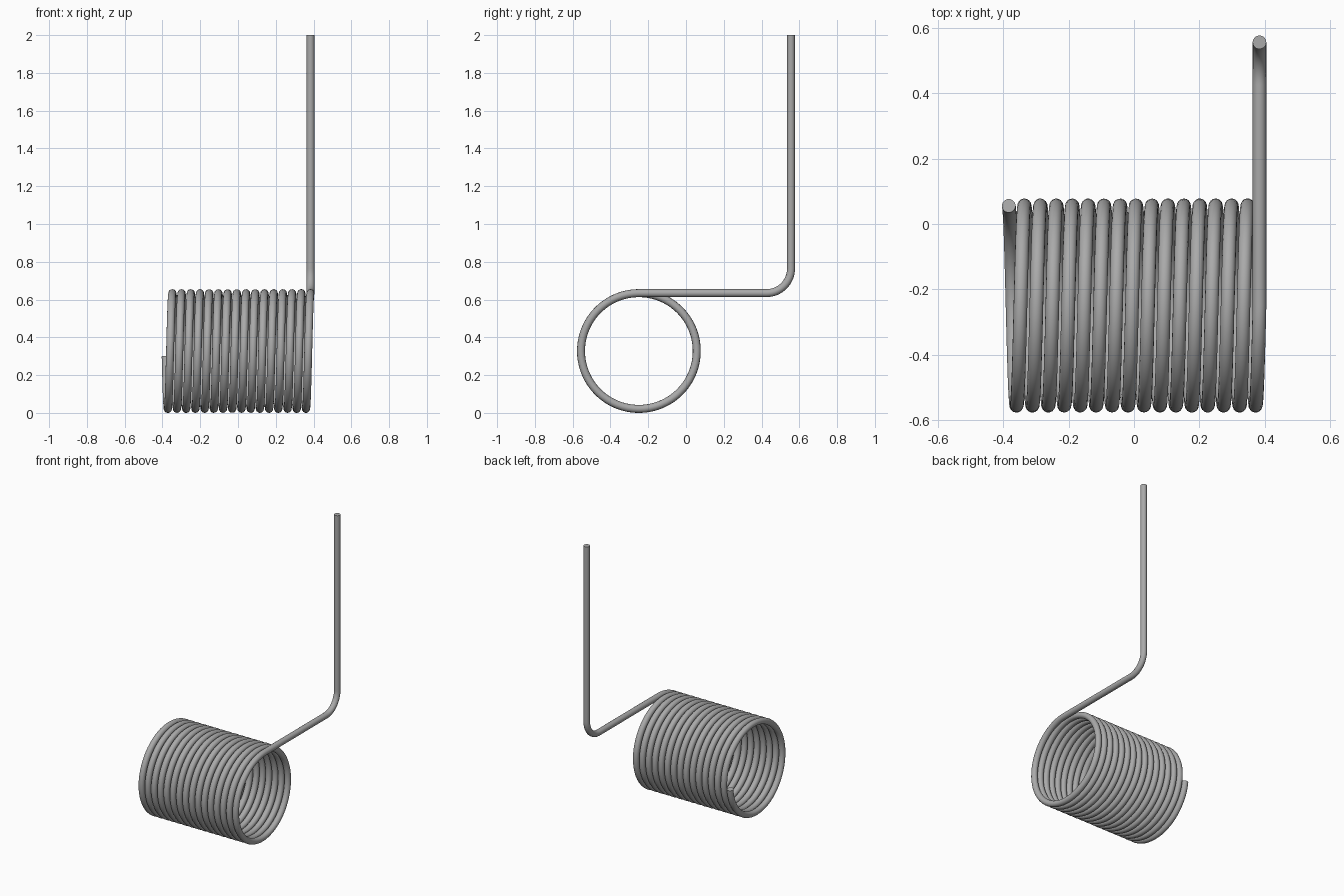
import bpy
from math import sin, cos, pi, asin

cube = bpy.data.objects.get("Cube")
if cube:
    bpy.data.objects.remove(cube, do_unlink=True)

WIRE = 0.021                      # wire radius
COIL = 0.3065                     # coil radius at the wire centre
AXIS_Y, AXIS_Z = -0.2495, COIL + WIRE
X_END = 0.384
LEG_Y = 0.556
BEND = 0.13
TURNS = 15.75
STEPS = 64

# Coil: starts at the back on the right, ends on top heading backwards
path = []
start = asin(0.028 / COIL)
end = TURNS * 2 * pi
count = int(TURNS * STEPS)
for i in range(count + 1):
    t = start + (end - start) * i / count
    x = -X_END + 2 * X_END * t / end
    path.append((x, AXIS_Y + COIL * cos(t), AXIS_Z - COIL * sin(t)))

# Straight arm, rounded bend and upright leg
arm_z = AXIS_Z + COIL
for i in range(17):
    a = i / 16 * pi / 2
    path.append((X_END, LEG_Y - BEND + BEND * sin(a), arm_z + BEND - BEND * cos(a)))
path.append((X_END, LEG_Y, 2.0))

# Round wire swept along the path
curve = bpy.data.curves.new("spring_wire", "CURVE")
curve.dimensions = "3D"
curve.bevel_depth = WIRE
curve.bevel_resolution = 6
curve.use_fill_caps = True
spline = curve.splines.new("POLY")
spline.points.add(len(path) - 1)
for point, co in zip(spline.points, path):
    point.co = (*co, 1)
spring = bpy.data.objects.new("spring_wire", curve)
bpy.context.collection.objects.link(spring)

# Plain grey steel
steel = bpy.data.materials.new("grey_steel")
steel.use_nodes = True
colour = (0.4, 0.4, 0.4, 1)
steel.diffuse_color = colour
steel.node_tree.nodes["Principled BSDF"].inputs["Base Color"].default_value = colour
curve.materials.append(steel)

# Mesh with smooth sides and crisp cut ends
bpy.ops.object.select_all(action="DESELECT")
spring.select_set(True)
bpy.context.view_layer.objects.active = spring
bpy.ops.object.convert(target="MESH")
bpy.ops.object.shade_smooth_by_angle(angle=pi / 4)
